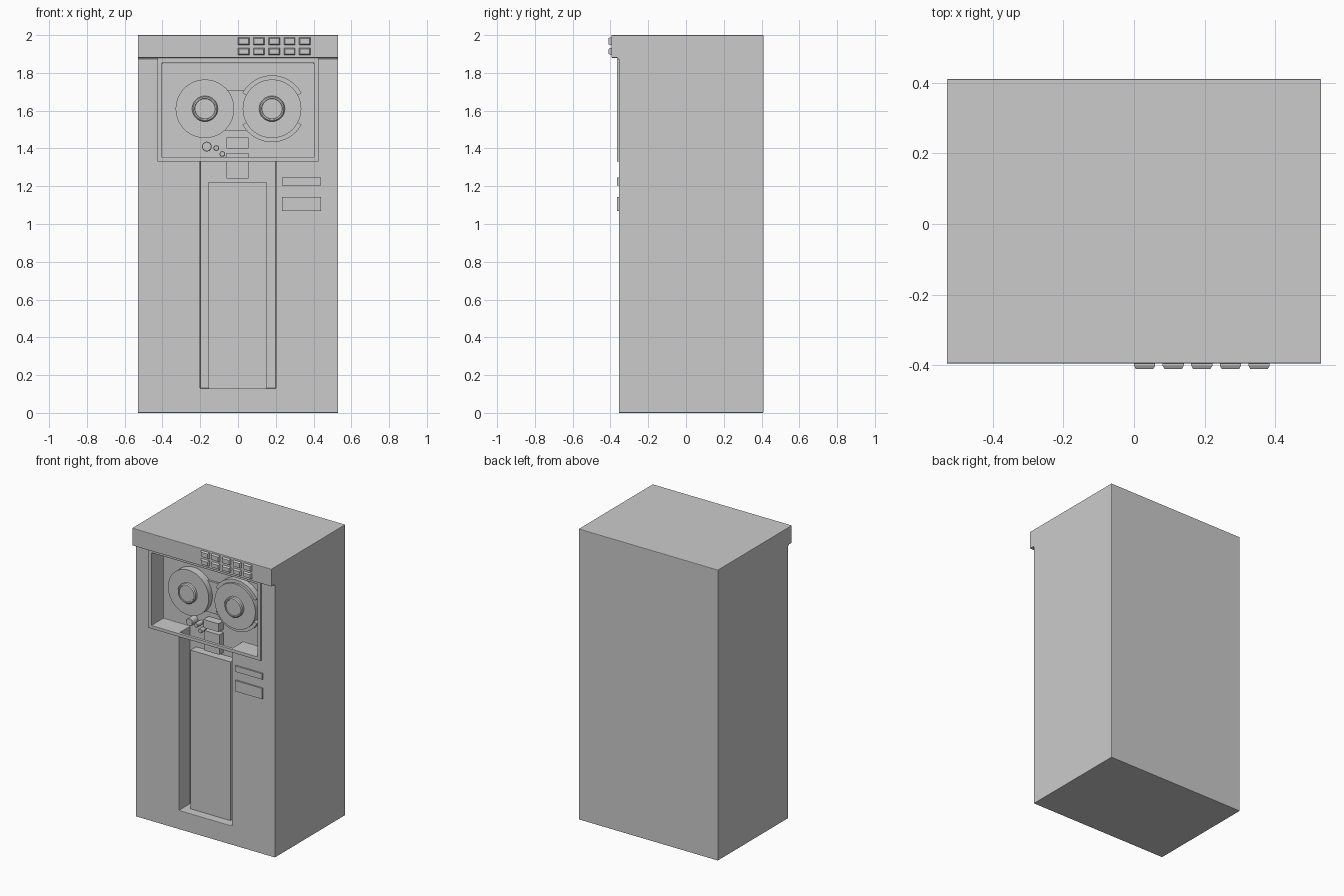
import bpy, bmesh, math
from mathutils import Vector

if "Cube" in bpy.data.objects:
    bpy.data.objects.remove(bpy.data.objects["Cube"])

FRONT = -0.355    # main front face
BACK = -0.235     # rear wall of the recesses


def make(name, bm, bevel=0.0, smooth=False):
    bmesh.ops.recalc_face_normals(bm, faces=bm.faces[:])
    me = bpy.data.meshes.new(name)
    bm.to_mesh(me)
    bm.free()
    ob = bpy.data.objects.new(name, me)
    bpy.context.collection.objects.link(ob)
    if bevel:
        add_bevel(ob, bevel)
    if smooth:
        bpy.ops.object.select_all(action='DESELECT')
        ob.select_set(True)
        bpy.context.view_layer.objects.active = ob
        bpy.ops.object.shade_smooth_by_angle(angle=math.radians(30))
    return ob


def add_bevel(ob, width):
    m = ob.modifiers.new("edge", 'BEVEL')
    m.width, m.segments, m.limit_method = width, 2, 'ANGLE'


def prism(name, pts, offset, **kw):
    """Extrude a closed planar outline along a vector."""
    bm = bmesh.new()
    face = bm.faces.new([bm.verts.new(p) for p in pts])
    ext = bmesh.ops.extrude_face_region(bm, geom=[face])
    moved = [g for g in ext["geom"] if isinstance(g, bmesh.types.BMVert)]
    bmesh.ops.translate(bm, vec=Vector(offset), verts=moved)
    return make(name, bm, **kw)


def box(name, x0, x1, z0, z1, y0, y1, **kw):
    pts = [(x0, y0, z0), (x1, y0, z0), (x1, y0, z1), (x0, y0, z1)]
    return prism(name, pts, (0, y1 - y0, 0), **kw)


def loft(name, loops, closed=False, **kw):
    """Bridge successive loops; either cap the ends or join last to first."""
    bm = bmesh.new()
    rings = [[bm.verts.new(p) for p in lp] for lp in loops]
    n = len(rings[0])
    pairs = list(zip(rings, rings[1:]))
    if closed:
        pairs.append((rings[-1], rings[0]))
    else:
        bm.faces.new(rings[0])
        bm.faces.new(rings[-1])
    for a, b in pairs:
        for i in range(n):
            j = (i + 1) % n
            bm.faces.new([a[i], a[j], b[j], b[i]])
    return make(name, bm, **kw)


def rect(x0, x1, z0, z1, y, inset=0.0):
    x0, x1, z0, z1 = x0 + inset, x1 - inset, z0 + inset, z1 - inset
    return [(x0, y, z0), (x1, y, z0), (x1, y, z1), (x0, y, z1)]


def turned(name, cx, cz, steps, n=48):
    """Round part facing the front, from (radius, y) steps."""
    loops = [[(cx + r * math.cos(2 * math.pi * i / n), y,
               cz + r * math.sin(2 * math.pi * i / n)) for i in range(n)]
             for r, y in steps]
    return loft(name, loops, smooth=True)


# Cabinet with overhanging header, from its side profile
side = [(0.41, 0), (FRONT, 0), (FRONT, 1.868), (-0.359, 1.877), (-0.368, 1.88),
        (-0.395, 1.88), (-0.395, 2), (0.41, 2)]
cabinet = prism("cabinet", [(-0.53, y, z) for y, z in side], (1.06, 0, 0))

# T-shaped recess: reel window above, tall column below
half = [(0.2, 0.13), (0.2, 1.352), (0.403, 1.352), (0.403, 1.852)]
outline = half + [(-x, z) for x, z in reversed(half)]
cutter = prism("recess_cutter", [(x, -0.6, z) for x, z in outline],
               (0, BACK + 0.6, 0))
cutter.hide_render = True
cut = cabinet.modifiers.new("recess", 'BOOLEAN')
cut.operation, cut.solver, cut.object = 'DIFFERENCE', 'EXACT', cutter
# Restore the header lip by only cutting below it
add_bevel(cabinet, 0.003)
bpy.context.view_layer.objects.active = cabinet
for m in list(cabinet.modifiers):
    bpy.ops.object.modifier_apply(modifier=m.name)
bpy.data.objects.remove(cutter)

# Window frame, standing slightly proud and crossing the column
outer, inner = (-0.427, 0.427, 1.33, 1.879), (-0.403, 0.403, 1.352, 1.852)
loft("window_frame", [rect(*outer, FRONT + 0.01), rect(*outer, -0.366),
                      rect(*inner, -0.366), rect(*inner, FRONT + 0.01)],
     closed=True, bevel=0.002)

# Raised panel in the column
box("column_panel", -0.155, 0.15, 0.13, 1.222, -0.295, BACK + 0.01)

# Tape reels and hubs
for side_name, cx in (("left", -0.175), ("right", 0.18)):
    turned(side_name + "_reel", cx, 1.61, [(0.155, BACK + 0.01), (0.155, -0.29)], 64)
    turned(side_name + "_hub", cx, 1.61,
           [(0.068, -0.28), (0.068, -0.308), (0.062, -0.315),
            (0.055, -0.315), (0.053, -0.311)])

# Plate behind and between the reels
box("reel_bridge", -0.175, 0.18, 1.495, 1.71, -0.25, BACK + 0.01)

# Curved guards above and below the right reel
for part, start in (("upper", 28), ("lower", 208)):
    angs = [math.radians(start + 124 * i / 24) for i in range(25)]
    arc = [(0.177, a) for a in angs] + [(0.154, a) for a in reversed(angs)]
    prism(part + "_reel_guard",
          [(0.18 + r * math.cos(a), -0.275, 1.61 + r * math.sin(a)) for r, a in arc],
          (0, BACK + 0.01 + 0.275, 0), smooth=True)

# Tape head blocks
box("tape_head", -0.06, 0.055, 1.4, 1.457, -0.29, BACK + 0.01)
box("column_head", -0.06, 0.055, 1.24, 1.377, -0.28, BACK + 0.01)

# Tape guide rollers
for i, (x, z, r) in enumerate([(-0.165, 1.41, 0.026), (-0.115, 1.402, 0.015),
                               (-0.083, 1.371, 0.015)]):
    turned(f"guide_roller_{i + 1}", x, z,
           [(r, BACK + 0.01), (r, -0.292), (r - 0.003, -0.295)], 24)

# Label plates on the front
box("narrow_plate", 0.233, 0.44, 1.205, 1.245, -0.366, FRONT + 0.01)
box("wide_plate", 0.233, 0.44, 1.07, 1.144, -0.366, FRONT + 0.01)

# Two rows of header buttons
for row, (z0, z1) in enumerate([(1.947, 1.988), (1.896, 1.932)]):
    for col in range(5):
        x = 0.081 * col
        b = (x, x + 0.06, z0, z1)
        loft(f"button_{row + 1}_{col + 1}",
             [rect(*b, -0.385), rect(*b, -0.401), rect(*b, -0.41, 0.005)])
